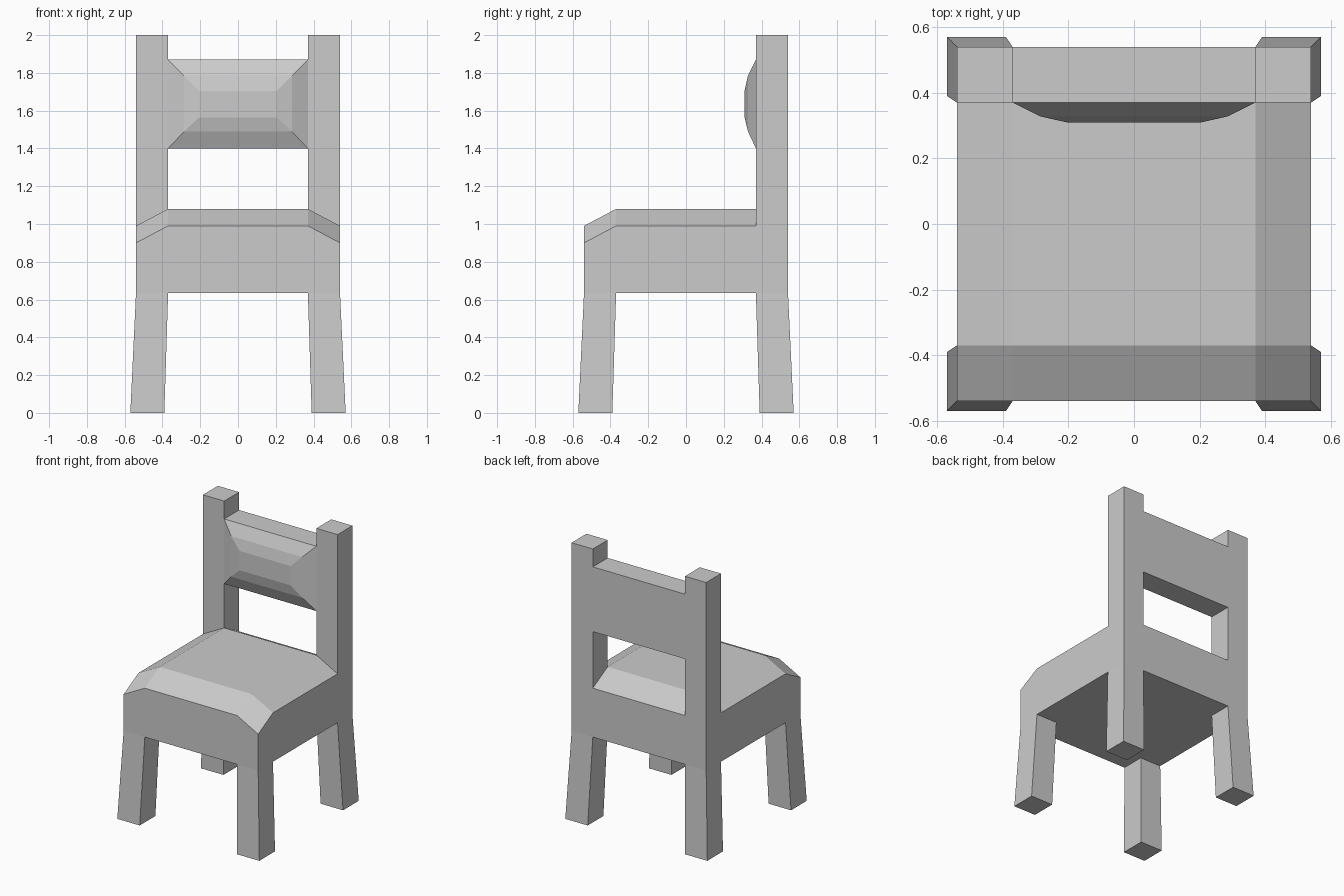
import bpy
import bmesh

if "Cube" in bpy.data.objects:
    bpy.data.objects.remove(bpy.data.objects["Cube"])

IN, OUT = 0.37, 0.54          # inner / outer edge of the corner columns
UNDER, TOP = 0.635, 2.0       # seat underside, post top
REST_LOW, REST_HIGH = 1.40, 1.87
GRID = [-OUT, -IN, IN, OUT]


def build(name, quads, mirror=None):
    bm = bmesh.new()
    for quad in quads:
        bm.faces.new([bm.verts.new(p) for p in quad])
    bmesh.ops.remove_doubles(bm, verts=bm.verts[:], dist=1e-4)
    bmesh.ops.recalc_face_normals(bm, faces=bm.faces[:])
    mesh = bpy.data.meshes.new(name)
    bm.to_mesh(mesh)
    bm.free()
    obj = bpy.data.objects.new(name, mesh)
    bpy.context.collection.objects.link(obj)
    if mirror:
        mod = obj.modifiers.new("Mirror", "MIRROR")
        mod.use_axis = mirror
        mod.use_mirror_merge = False
    return obj


def bridge(a, b, skip=()):
    n = len(a)
    return [[a[i], a[(i + 1) % n], b[(i + 1) % n], b[i]]
            for i in range(n) if i not in skip]


def square(lo, hi, z):
    return [(lo, lo, z), (hi, lo, z), (hi, hi, z), (lo, hi, z)]


def seat_z(x, y):
    # cushion drops 0.09 towards each outer edge
    return 1.08 - 0.09 * (abs(x) > IN) - 0.09 * (abs(y) > IN)


def top(x, y):
    return (x, y, seat_z(x, y))


# Seat: bevelled cushion top, apron walls, underside (open where legs and posts join)
seat = []
for i in range(3):
    for j in range(3):
        cell = [(GRID[i], GRID[j]), (GRID[i + 1], GRID[j]),
                (GRID[i + 1], GRID[j + 1]), (GRID[i], GRID[j + 1])]
        if not (i != 1 and j == 2):
            seat.append([top(*p) for p in cell])
        if i == 1 or j == 1:
            seat.append([(*p, UNDER) for p in cell])
for a, b in zip(GRID, GRID[1:]):
    for s in (-OUT, OUT):
        for p, q in (((a, s), (b, s)), ((s, a), (s, b))):
            seat.append([(*p, UNDER), (*q, UNDER), top(*q), top(*p)])
build("seat", seat)

# Splayed legs, mirrored to all four corners
foot = square(0.39, 0.57, 0)
build("legs", bridge(foot, square(IN, OUT, UNDER)) + [foot], (True, True, False))

# Back posts rise from the rear corners of the seat
base = [top(x, y) for x, y, _ in square(IN, OUT, 0)]
low, high, cap = (square(IN, OUT, z) for z in (REST_LOW, REST_HIGH, TOP))
posts = bridge(base, low) + bridge(low, high, skip=(3,)) + bridge(high, cap) + [cap]
build("back_posts", posts, (True, False, False))


# Backrest between the posts, with a padded front
def panel(x, y, z0, z1):
    return [(-x, y, z0), (x, y, z0), (x, y, z1), (-x, y, z1)]


rings = [panel(IN, OUT, REST_LOW, REST_HIGH), panel(IN, IN, REST_LOW, REST_HIGH),
         panel(0.285, 0.328, 1.49, 1.785), panel(0.205, 0.31, 1.565, 1.705)]
rest = [rings[0], rings[-1]] + bridge(rings[0], rings[1], skip=(1, 3))
rest += bridge(rings[1], rings[2]) + bridge(rings[2], rings[3])
build("backrest", rest)
